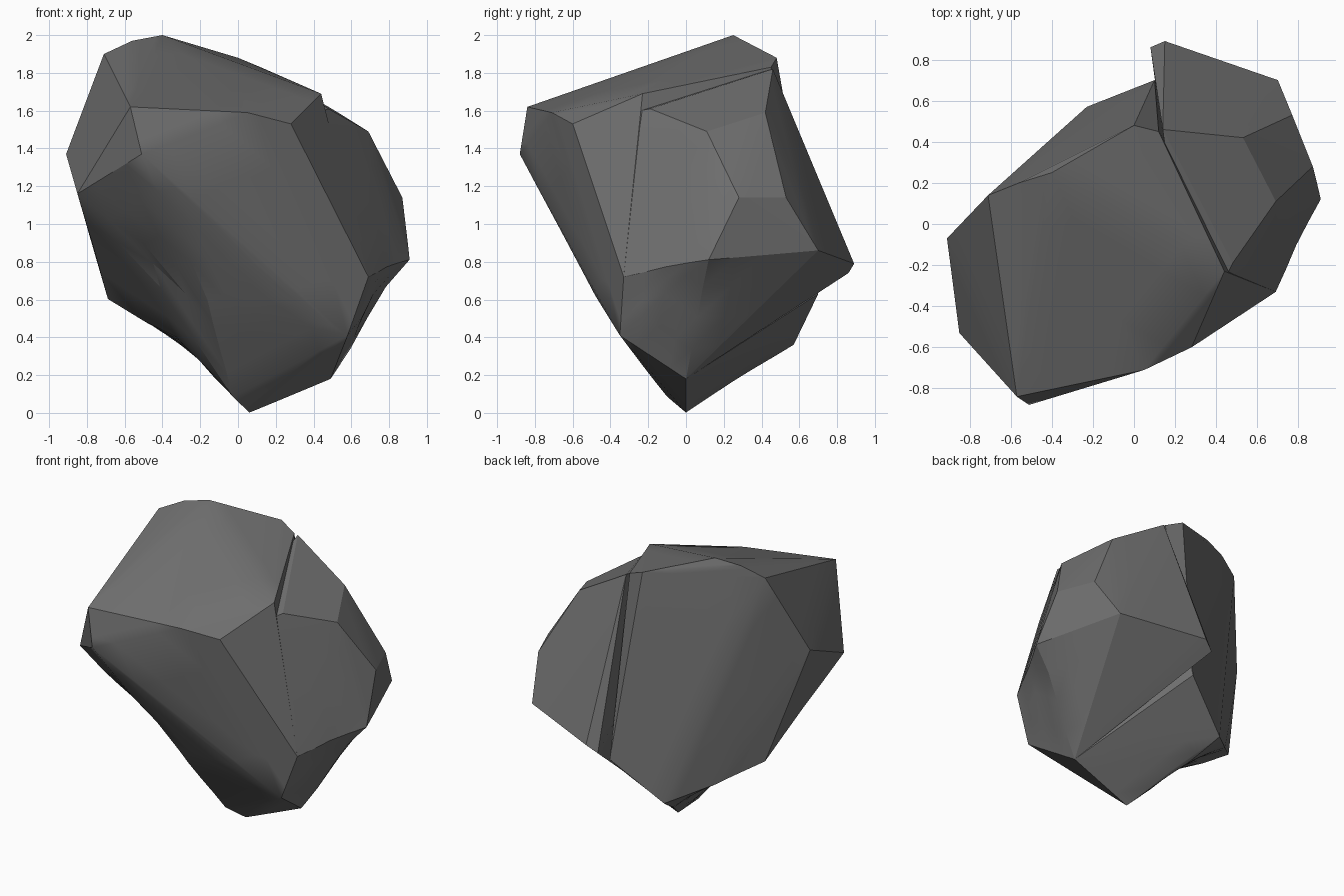
import bpy, bmesh, math
from mathutils import Vector

if "Cube" in bpy.data.objects:
    bpy.data.objects.remove(bpy.data.objects["Cube"])


def hull(name, points, dents=()):
    """Faceted lump: convex hull of corner points, then chipped by soft dents."""
    bm = bmesh.new()
    for p in points:
        bm.verts.new(p)
    res = bmesh.ops.convex_hull(bm, input=bm.verts[:])
    junk = {g for g in res["geom_interior"] + res["geom_unused"]
            if isinstance(g, bmesh.types.BMVert)}
    bmesh.ops.delete(bm, geom=list(junk), context='VERTS')
    if dents:
        bmesh.ops.subdivide_edges(bm, edges=bm.edges[:], cuts=3, use_grid_fill=True)
        for v in bm.verts:
            start = v.co.copy()
            for centre, radius, push in dents:
                d = (start - Vector(centre)).length / radius
                v.co += Vector(push) * math.exp(-d * d * 2)
        bmesh.ops.triangulate(bm, faces=bm.faces[:])
    bmesh.ops.recalc_face_normals(bm, faces=bm.faces[:])
    me = bpy.data.meshes.new(name)
    bm.to_mesh(me)
    bm.free()
    ob = bpy.data.objects.new(name, me)
    bpy.context.collection.objects.link(ob)
    ob.data.materials.append(stone)
    return ob


# Dark stone colour
stone = bpy.data.materials.new("dark_stone")
stone.diffuse_color = (.16, .16, .16, 1)
stone.use_nodes = True
stone.node_tree.nodes["Principled BSDF"].inputs["Base Color"].default_value = stone.diffuse_color

# Main lump
main_points = [
    # top plateau
    (-.71, .14, 1.90), (-.56, .2, 1.97), (-.40, .25, 2.0), (0, .48, 1.88),
    (.12, .45, 1.83), (.44, -.23, 1.69), (.28, -.60, 1.53), (.05, -.71, 1.59),
    (-.57, -.84, 1.62),
    # front and left
    (-.51, -.88, 1.37), (-.85, -.53, 1.16), (-.91, -.07, 1.37),
    (-.28, -.74, 1.13), (-.17, -.58, .82), (-.17, -.45, .58),
    (.25, -.48, .62), (.69, -.33, .72), (.58, -.35, .41),
    # underside and back
    (.49, 0, .18), (.06, 0, 0), (-.03, -.1, .08), (-.15, .35, .22),
    (-.23, .57, .36), (-.47, .34, .46), (-.69, .11, .60), (.10, .70, .63),
]
rock = hull("rock", main_points, dents=[
    ((-.42, -.35, .70), .38, (.03, .03, .05)),
    ((-.30, .05, .33), .36, (.03, 0, .07)),
])

# Stepped shoulder at the back right
shoulder = hull("rock_shoulder", [
    (.28, -.60, 1.53), (.48, -.19, 1.61), (.69, .11, 1.49), (.53, .42, 1.59),
    (.14, .46, 1.82), (.77, .53, 1.14), (.87, .28, 1.14), (.91, .12, .81),
    (.70, .70, .86), (.15, .89, .79), (.08, .86, .74), (.69, -.33, .72),
    (.58, -.35, .41), (.49, 0, .18),
], dents=[((.76, -.02, .62), .22, (-.04, 0, .03))])

# Fuse both lumps into one stone
mod = rock.modifiers.new("fuse", 'BOOLEAN')
mod.operation = 'UNION'
mod.solver = 'EXACT'
mod.object = shoulder
bpy.context.view_layer.objects.active = rock
rock.select_set(True)
bpy.ops.object.modifier_apply(modifier="fuse")
bpy.data.objects.remove(shoulder, do_unlink=True)
bpy.ops.object.shade_smooth_by_angle(angle=math.radians(25))
